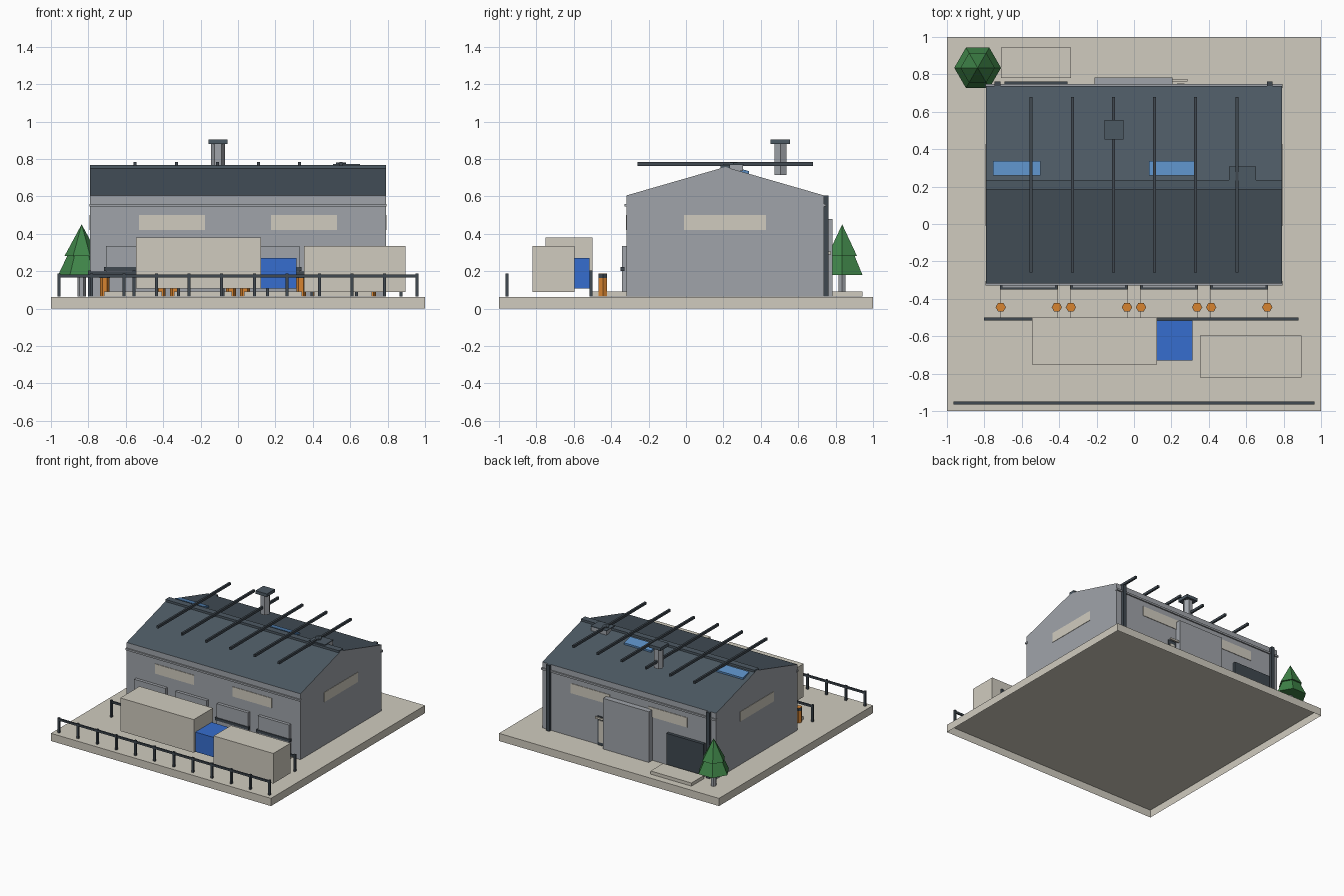
import bpy, bmesh, math
from mathutils import Vector

if "Cube" in bpy.data.objects:
    bpy.data.objects.remove(bpy.data.objects["Cube"])


def material(name, r, g, b):
    m = bpy.data.materials.new(name)
    m.use_nodes = True
    m.diffuse_color = (r, g, b, 1)
    bsdf = m.node_tree.nodes["Principled BSDF"]
    bsdf.inputs["Base Color"].default_value = (r, g, b, 1)
    bsdf.inputs["Roughness"].default_value = 0.8
    return m


BEIGE = material("warm_concrete", 0.63, 0.6, 0.52)
GREY = material("wall_grey", 0.35, 0.37, 0.4)
SLATE = material("roof_slate", 0.073, 0.1, 0.125)
DARK = material("dark_metal", 0.05, 0.065, 0.08)
ORANGE = material("safety_orange", 0.68, 0.23, 0.03)
BLUE = material("cab_blue", 0.037, 0.155, 0.62)
GLASS = material("skylight_blue", 0.1, 0.26, 0.53)
GREEN = material("leaf_green", 0.05, 0.23, 0.065)


def finish(name, bm, *mats):
    mesh = bpy.data.meshes.new(name)
    bm.to_mesh(mesh)
    bm.free()
    for m in mats:
        mesh.materials.append(m)
    ob = bpy.data.objects.new(name, mesh)
    bpy.context.collection.objects.link(ob)
    return ob


def drop_underside(bm):
    bm.normal_update()
    low = [f for f in bm.faces if f.normal.z < -0.9]
    bmesh.ops.delete(bm, geom=low, context='FACES')


def box(name, mat, x, y, z, open_below=False):
    """Box from (low, high) ranges on each axis."""
    bm = bmesh.new()
    bmesh.ops.create_cube(bm, size=1)
    for v in bm.verts:
        v.co = Vector([(r[0] + r[1]) / 2 + c * (r[1] - r[0])
                       for c, r in zip(v.co, (x, y, z))])
    if open_below:
        drop_underside(bm)
    return finish(name, bm, mat)


def hexagon(name, mat, x, y, z, r1, r2):
    """Six-sided column or cone with points towards +x and -x."""
    bm = bmesh.new()
    bmesh.ops.create_cone(bm, cap_ends=True, segments=6, radius1=r1,
                          radius2=r2, depth=z[1] - z[0])
    # keep a corner on the x axis
    corner = max(bm.verts, key=lambda v: v.co.xy.length).co
    turn = -math.atan2(corner.y, corner.x)
    for v in bm.verts:
        a, b = v.co.x, v.co.y
        v.co.x = a * math.cos(turn) - b * math.sin(turn) + x
        v.co.y = a * math.sin(turn) + b * math.cos(turn) + y
        v.co.z += (z[0] + z[1]) / 2
    return finish(name, bm, mat)


def around(c, half):
    return (c - half, c + half)


GROUND = 0.063
FLOOR = GROUND + 0.001  # parts rest just clear of the slab
EAVES, RIDGE = 0.605, 0.757
FRONT, BACK, MID, SIDE = -0.317, 0.737, 0.21, 0.79

# Ground slab, a shell open underneath
box("ground_slab", BEIGE, (-1, 1), (-1, 1), (0, GROUND), open_below=True)

# Gabled hall: extruded profile, upward faces become roof
bm = bmesh.new()
profile = [(FRONT, FLOOR), (BACK, FLOOR), (BACK, EAVES), (MID, RIDGE), (FRONT, EAVES)]
end = bm.faces.new([bm.verts.new((-SIDE, y, z)) for y, z in profile])
moved = bmesh.ops.extrude_face_region(bm, geom=[end], use_keep_orig=True)["geom"]
bmesh.ops.translate(bm, vec=(2 * SIDE, 0, 0),
                    verts=[g for g in moved if isinstance(g, bmesh.types.BMVert)])
bmesh.ops.recalc_face_normals(bm, faces=bm.faces)
drop_underside(bm)
for f in bm.faces:
    f.material_index = 1 if f.normal.z > 0.5 else 0
finish("hall", bm, GREY, SLATE)

# Ridge cap, wall bands and roof bars
box("ridge_cap", SLATE, (-SIDE, SIDE), around(MID, 0.026), (0.745, 0.767))
for name, y in (("front", FRONT), ("back", BACK)):
    box(name + "_wall_band", GREY, (-0.795, 0.795), around(y, 0.011), (0.545, 0.56))
for i in range(6):
    box("roof_bar", DARK, around(-0.55 + 0.22 * i, 0.008), (-0.26, 0.68), (0.763, 0.783))

# Skylights lie on the back slope
slope = (RIDGE - EAVES) / (BACK - MID)
for x in ((-0.755, -0.5), (0.08, 0.325)):
    sky = box("skylight", GLASS, x, (0.26, 0.338), (0, 0.014))
    for v in sky.data.vertices:
        v.co.z += RIDGE - slope * (v.co.y - MID)

# Roof vent and chimney
box("vent_box", GREY, (0.51, 0.65), (0.2, 0.305), (0.735, 0.767))
box("vent_lid", SLATE, (0.508, 0.652), (0.198, 0.307), (0.767, 0.774))
hexagon("vent_cap", SLATE, 0.55, 0.255, (0.77, 0.782), 0.027, 0.027)
hexagon("chimney", GREY, -0.107, 0.505, (0.715, 0.88), 0.038, 0.038)
box("chimney_cap", SLATE, around(-0.107, 0.052), around(0.505, 0.052), (0.88, 0.905))

# Window strips on all four walls
for s in (-1, 1):
    for y in (FRONT, BACK):
        box("window_strip", BEIGE, around(s * 0.353, 0.177), around(y, 0.004), (0.42, 0.5))
    box("gable_window_strip", BEIGE, around(s * SIDE, 0.003), (-0.01, 0.428), (0.42, 0.5))

# Loading bays with bollards
for i in range(4):
    x = -0.5625 + 0.375 * i
    box("bay_door", GREY, around(x, 0.142), (-0.342, FRONT), (FLOOR, 0.335))
    box("bay_lip", DARK, around(x, 0.153), (-0.35, -0.33), (0.2, 0.222))
    box("bay_pad", BEIGE, around(x, 0.155), (-0.5, FRONT), (FLOOR, 0.09))
    for s in (-1, 1):
        bx = x + s * 0.15
        hexagon("bollard", ORANGE, bx, -0.445, (FLOOR, 0.188), 0.026, 0.026)
        hexagon("bollard_band", DARK, bx, -0.445, (0.163, 0.186), 0.0275, 0.0275)


# Railings
def railing(name, x0, x1, y, top, count):
    box(name + "_rail", DARK, (x0, x1), around(y, 0.007), (top - 0.022, top - 0.006))
    for i in range(count):
        x = x0 + 0.008 + (x1 - x0 - 0.016) * i / (count - 1)
        box(name + "_post", DARK, around(x, 0.008), around(y, 0.008), (FLOOR, top))


railing("front_fence", -0.965, 0.965, -0.957, 0.187, 12)
railing("yard_fence", -0.803, 0.88, -0.508, 0.203, 8)

# Parked trailers and cab
box("long_trailer", BEIGE, (-0.545, 0.123), (-0.75, -0.5), (0.108, 0.38))
box("truck_cab", BLUE, (0.123, 0.313), (-0.729, -0.517), (0.108, 0.27))
box("short_trailer", BEIGE, (0.353, 0.895), (-0.82, -0.595), (0.088, 0.335))

# Rear doors, step and downpipes
box("sliding_door", GREY, (-0.21, 0.205), (BACK, 0.783), (FLOOR, 0.48))
box("rear_shutter", DARK, (-0.692, -0.355), (BACK, 0.763), (FLOOR, 0.335))
box("side_door", DARK, (0.215, 0.285), (BACK, 0.745), (FLOOR, 0.3))
box("side_door_panel", BEIGE, (0.23, 0.27), (0.745, 0.75), (0.09, 0.27))
box("door_guide_bar", BEIGE, (0.205, 0.285), (0.762, 0.774), (0.29, 0.305))
box("rear_step", BEIGE, (-0.71, -0.338), (0.78, 0.943), (FLOOR, 0.09))
for x in (-0.73, 0.725):
    box("downpipe", DARK, around(x, 0.015), (0.73, 0.761), (FLOOR, 0.605))

# Tree
tx, ty = -0.836, 0.835
hexagon("tree_trunk", GREY, tx, ty, (FLOOR, 0.2), 0.022, 0.022)
hexagon("tree_lower_tier", GREEN, tx, ty, (0.18, 0.37), 0.125, 0.035)
hexagon("tree_upper_tier", GREEN, tx, ty, (0.28, 0.45), 0.092, 0)
